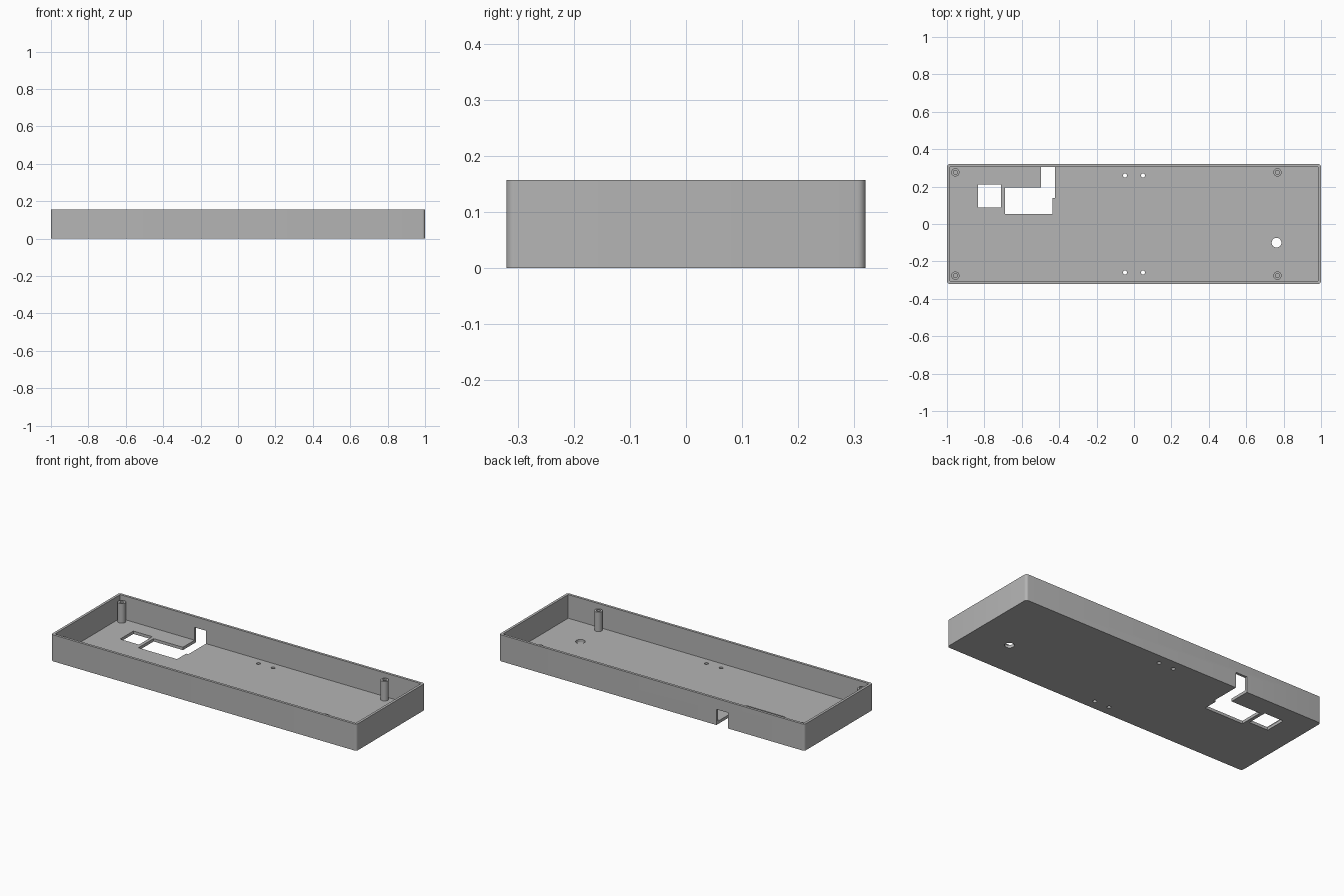
import bpy
import bmesh
from mathutils import Vector

old = bpy.data.objects.get("Cube")
if old:
    bpy.data.objects.remove(old, do_unlink=True)

HALF_X, HALF_Y, HEIGHT = 1.0, 0.32, 0.157
WALL, FLOOR = 0.015, 0.017

grey = bpy.data.materials.new("plain_grey")
grey.use_nodes = True
grey.diffuse_color = (0.46, 0.46, 0.46, 1)
grey.node_tree.nodes["Principled BSDF"].inputs["Base Color"].default_value = grey.diffuse_color


def finish(name, bm):
    mesh = bpy.data.meshes.new(name)
    bm.to_mesh(mesh)
    bm.free()
    mesh.materials.append(grey)
    obj = bpy.data.objects.new(name, mesh)
    bpy.context.collection.objects.link(obj)
    return obj


def box(name, low, high, corner=0):
    """Box between two corners, with optional rounded upright edges."""
    low, high = Vector(low), Vector(high)
    bm = bmesh.new()
    bmesh.ops.create_cube(bm, size=1)
    for v in bm.verts:
        v.co = (low + high) / 2 + v.co * (high - low)
    if corner:
        upright = [e for e in bm.edges
                   if abs(e.verts[0].co.z - e.verts[1].co.z) > 0.01]
        bmesh.ops.bevel(bm, geom=upright, offset=corner, segments=6,
                        profile=0.5, affect='EDGES')
    return finish(name, bm)


def cylinder(name, x, y, low, high, radius):
    bm = bmesh.new()
    bmesh.ops.create_cone(bm, cap_ends=True, segments=32, radius1=radius,
                          radius2=radius, depth=high - low)
    bmesh.ops.translate(bm, verts=bm.verts, vec=(x, y, (low + high) / 2))
    return finish(name, bm)


def activate(obj):
    bpy.ops.object.select_all(action='DESELECT')
    obj.select_set(True)
    bpy.context.view_layer.objects.active = obj


def cut(target, cutter):
    cutter.hide_render = True
    mod = target.modifiers.new("cut", 'BOOLEAN')
    mod.operation = 'DIFFERENCE'
    mod.solver = 'EXACT'
    mod.object = cutter
    activate(target)
    bpy.ops.object.modifier_apply(modifier=mod.name)
    bpy.data.objects.remove(cutter, do_unlink=True)


# Open tray with rounded outer corners
tray = box("tray", (-HALF_X, -HALF_Y, 0), (HALF_X, HALF_Y, HEIGHT), 0.015)
cut(tray, box("cavity", (WALL - HALF_X, WALL - HALF_Y, FLOOR),
              (HALF_X - WALL, HALF_Y - WALL, 0.3)))

# Square window, wide window and the cable slot that runs out through the back wall
cut(tray, box("square_window", (-0.834, 0.088, -0.1), (-0.71, 0.212, 0.06)))
cut(tray, box("wide_window", (-0.69, 0.054, -0.1), (-0.437, 0.196, 0.06)))
cut(tray, box("cable_slot", (-0.498, 0.139, -0.1), (-0.423, 0.4, 0.093)))

# Round floor holes
cut(tray, cylinder("large_hole", 0.762, -0.1, -0.1, 0.1, 0.026))
for x in (-0.048, 0.048):
    for y in (-0.26, 0.26):
        cut(tray, cylinder("small_hole", x, y, -0.1, 0.1, 0.011))

parts = [tray]

# Hollow screw posts
for side, x in (("right", -0.955), ("left", 0.767)):
    for end, y in (("front", -0.276), ("back", 0.276)):
        post = cylinder(f"screw_post_{end}_{side}", x, y, FLOOR - 0.003, 0.132, 0.022)
        cut(post, cylinder("pilot_hole", x, y, FLOOR, 0.2, 0.011))
        parts.append(post)

for part in parts:
    activate(part)
    bpy.ops.object.shade_smooth_by_angle(angle=0.6)
